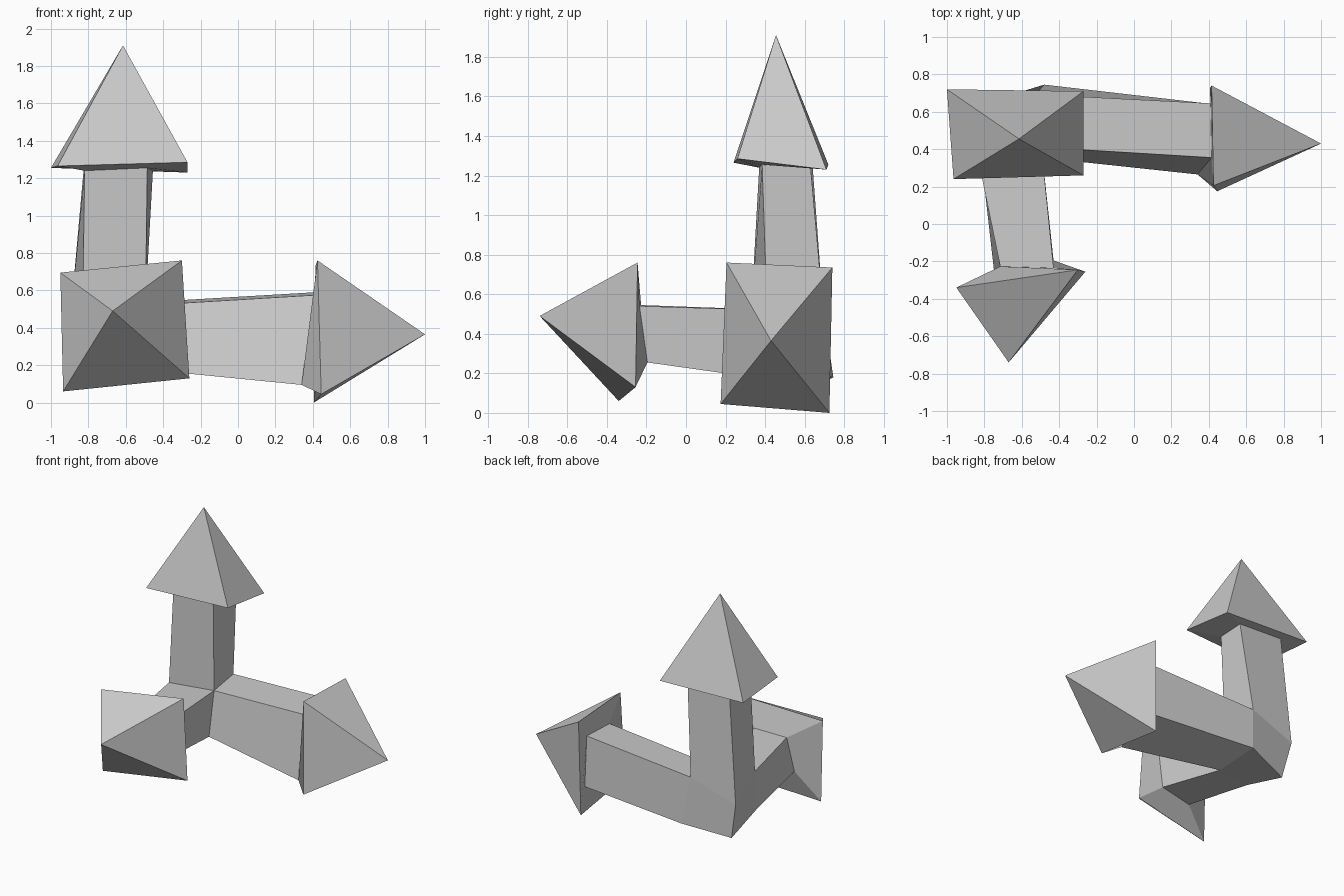
import bpy
import bmesh

cube = bpy.data.objects.get("Cube")
if cube:
    bpy.data.objects.remove(cube, do_unlink=True)

# Plain grey material
grey = bpy.data.materials.new("plain_grey")
grey.use_nodes = True
colour = (0.6, 0.6, 0.6, 1)
grey.diffuse_color = colour
grey.node_tree.nodes["Principled BSDF"].inputs["Base Color"].default_value = colour

bm = bmesh.new()


def ring(*points):
    """Make a loop of vertices from corner positions."""
    return [bm.verts.new(p) for p in points]


def bridge(first, second):
    """Join two four-cornered loops with a band of flat faces."""
    for i in range(4):
        j = (i + 1) % 4
        bm.faces.new((first[i], first[j], second[j], second[i]))


def arrow(root, neck, head, tip):
    """Grow a square shaft from the hub, flare it and close it in a pyramid."""
    bridge(root, neck)
    bridge(neck, head)
    point = bm.verts.new(tip)
    for i in range(4):
        bm.faces.new((head[i], head[(i + 1) % 4], point))


# Hub: an uneven box, upper and lower corners, front left then around
top_fl, top_fr, top_br, top_bl = ring(
    (-.83, .33, .525), (-.495, .41, .52), (-.525, .693, .535), (-.9, .67, .41))
low_fl, low_fr, low_br, low_bl = ring(
    (-.81, .29, .2), (-.5, .355, .178), (-.48, .745, .18), (-.84, .635, .12))
bm.faces.new((top_br, top_bl, low_bl, low_br))
bm.faces.new((top_fl, low_fl, low_bl, top_bl))
bm.faces.new((low_fl, low_fr, low_br, low_bl))

# Upward arrow
arrow([top_fl, top_fr, top_br, top_bl],
      ring((-.82, .37, 1.24), (-.485, .385, 1.255), (-.455, .63, 1.24), (-.825, .64, 1.25)),
      ring((-.965, .24, 1.265), (-.27, .26, 1.285), (-.27, .71, 1.23), (-1, .72, 1.255)),
      (-.615, .455, 1.91))

# Sideways arrow
arrow([top_fr, top_br, low_br, low_fr],
      ring((.415, .355, .575), (.41, .645, .59), (.43, .64, .185), (.34, .265, .095)),
      ring((.425, .205, .76), (.415, .74, .735), (.405, .725, 0), (.445, .175, .045)),
      (1, .43, .365))

# Forward arrow
arrow([top_fl, top_fr, low_fr, low_fl],
      ring((-.715, -.227, .545), (-.43, -.235, .54), (-.43, -.195, .255), (-.745, -.28, .267)),
      ring((-.95, -.34, .695), (-.3, -.245, .76), (-.26, -.255, .13), (-.935, -.34, .06)),
      (-.67, -.74, .49))

# Finish as one closed, flat-shaded shell
bmesh.ops.recalc_face_normals(bm, faces=bm.faces[:])
mesh = bpy.data.meshes.new("three_way_arrow")
bm.to_mesh(mesh)
bm.free()
mesh.materials.append(grey)
shell = bpy.data.objects.new("three_way_arrow", mesh)
bpy.context.collection.objects.link(shell)
